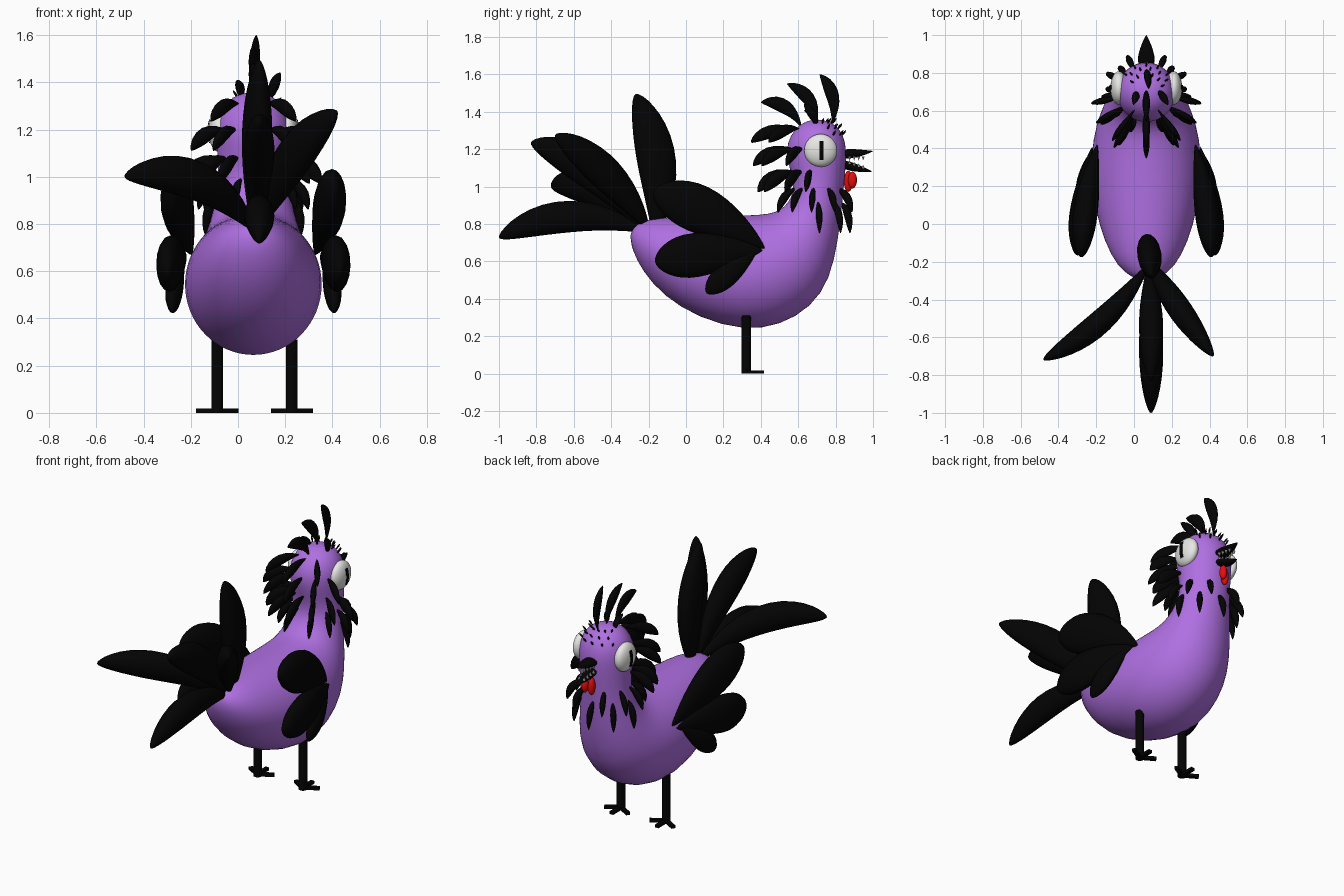
import bpy, bmesh, math
from mathutils import Vector as V, Matrix

if "Cube" in bpy.data.objects:
    bpy.data.objects.remove(bpy.data.objects["Cube"])

CX = 0.065  # symmetry plane of the bird


def material(name, rgb):
    m = bpy.data.materials.new(name)
    m.diffuse_color = (*rgb, 1)
    m.use_nodes = True
    m.node_tree.nodes["Principled BSDF"].inputs["Base Color"].default_value = m.diffuse_color
    return m


PURPLE = material("purple", (0.43, 0.16, 0.76))
BLACK = material("black", (0.001, 0.001, 0.001))
WHITE = material("white", (0.82, 0.82, 0.80))
RED = material("red", (0.80, 0.004, 0.004))


def finish(bm, name, mat, smooth=True):
    bmesh.ops.remove_doubles(bm, verts=bm.verts, dist=1e-5)
    bmesh.ops.recalc_face_normals(bm, faces=bm.faces)
    me = bpy.data.meshes.new(name)
    bm.to_mesh(me)
    bm.free()
    me.materials.append(mat)
    for p in me.polygons:
        p.use_smooth = smooth
    ob = bpy.data.objects.new(name, me)
    bpy.context.collection.objects.link(ob)
    return ob


def loft(bm, rings, n):
    """Skin rings given as (centre, half axis a, half axis b); zero-size ends close."""
    loops = []
    for c, a, b in rings:
        if a.length < 1e-5:
            loops.append([bm.verts.new(c)] * n)
        else:
            loops.append([bm.verts.new(c + a * math.cos(i * math.tau / n) + b * math.sin(i * math.tau / n))
                          for i in range(n)])
    for l0, l1 in zip(loops, loops[1:]):
        for i in range(n):
            j = (i + 1) % n
            bm.faces.new(list(dict.fromkeys((l0[i], l0[j], l1[j], l1[i]))))


def feather(bm, root, mid, tip, width, thick, p=1.3, q=0.75, steps=14, n=12):
    """Leaf shape along a bend, broad in the upright plane."""
    root, mid, tip = V(root), V(mid), V(tip)
    ctrl = mid * 2 - (root + tip) / 2
    d = tip - root
    side = V((d.y, -d.x, 0)).normalized() if abs(d.x) + abs(d.y) > 1e-4 else V((1, 0, 0))
    rings = []
    for k in range(steps + 1):
        t = (1 - math.cos(math.pi * k / steps)) / 2
        c = root * (1 - t) ** 2 + ctrl * 2 * t * (1 - t) + tip * t * t
        tan = ((ctrl - root) * (1 - t) + (tip - ctrl) * t).normalized()
        w = max(0, math.sin(math.pi * t ** p)) ** q if 0 < k < steps else 0
        rings.append((c, tan.cross(side).normalized() * width * w, side * thick * w))
    loft(bm, rings, n)


def flip(p):
    return (2 * CX - p[0], p[1], p[2])


# Body, neck and head: top (y, z), bottom (y, z), half width
sections = [
    (-.299, .735, -.299, .735, 0), (-.285, .79, -.287, .66, .075), (-.21, .828, -.235, .55, .155),
    (-.08, .838, -.12, .412, .22), (.1, .842, .07, .295, .275), (.26, .845, .31, .228, .297),
    (.4, .85, .505, .256, .284), (.48, .862, .672, .355, .248), (.53, .895, .772, .505, .210),
    (.565, .945, .815, .72, .173), (.575, 1.0, .835, .9, .152), (.565, 1.06, .847, 1.03, .150),
    (.545, 1.13, .857, 1.13, .155), (.535, 1.2, .857, 1.2, .157), (.555, 1.27, .845, 1.27, .145),
    (.60, 1.327, .805, 1.327, .105), (.65, 1.352, .755, 1.352, .055), (.70, 1.359, .70, 1.359, 0)]
bm = bmesh.new()
rings = []
for ty, tz, by, bz, w in sections:
    top, bot = V((CX, ty, tz)), V((CX, by, bz))
    rings.append(((top + bot) / 2, (top - bot) / 2, V((w, 0, 0))))
loft(bm, rings, 32)
body = finish(bm, "body", PURPLE)
body.modifiers.new("smooth", 'SUBSURF').levels = 1
body.modifiers["smooth"].render_levels = 1

# Wings: three overlapping feathers on each side
wing = [((.325, .42, .67), (.38, .12, .855), (.41, -.175, .965), .128, .066),
        ((.35, .41, .66), (.41, .10, .64), (.43, -.165, .595), .118, .056),
        ((.36, .38, .66), (.395, .24, .55), (.41, .11, .43), .066, .036)]
for label, f in (("right_wing", lambda p: p), ("left_wing", flip)):
    bm = bmesh.new()
    for r, m, t, w, th in wing:
        feather(bm, f(r), f(m), f(t), w, th, 1.4, .55, 18, 16)
    finish(bm, label, BLACK)

# Tail: five large feathers
bm = bmesh.new()
for r, m, t, w in [((.075, -.17, .74), (.08, -.155, 1.12), (.09, -.27, 1.495), .105),
                   ((.08, -.22, .76), (.09, -.62, .84), (.09, -1.0, .725), .085),
                   ((.08, -.22, .77), (.09, -.51, 1.08), (.09, -.83, 1.235), .095),
                   ((.07, -.22, .77), (-.17, -.51, .98), (-.48, -.72, 1.0), .085),
                   ((.08, -.20, .77), (.22, -.42, 1.06), (.42, -.70, 1.275), .095)]:
    feather(bm, r, m, t, w, .064, 1.2, .6, 18, 16)
finish(bm, "tail_feathers", BLACK)

# Crest on top of the head
bm = bmesh.new()
for r, m, t, w in [((CX, .78, 1.33), (.072, .785, 1.48), (.078, .715, 1.60), .036),
                   ((CX, .70, 1.34), (CX, .655, 1.47), (CX, .54, 1.55), .036),
                   ((CX, .62, 1.31), (CX, .53, 1.425), (CX, .40, 1.45), .038),
                   ((.13, .70, 1.31), (.15, .68, 1.38), (.18, .63, 1.44), .026),
                   ((.01, .70, 1.31), (.01, .68, 1.37), (-.003, .63, 1.41), .014)]:
    feather(bm, r, m, t, w, .020)
finish(bm, "crest_feathers", BLACK)

# Neck feathers: rows of z, centre y, radii, angles from the back, reach, drop, width
rows = [(1.31, .69, .11, .11, (0, 36), .24, .075, .034),
        (1.20, .70, .15, .15, (0, 30, 58), .20, .09, .034),
        (1.08, .70, .145, .14, (0, 27, 54, 78), .185, .11, .036),
        (.99, .70, .150, .12, (20, 50, 82, 118, 155), .11, .13, .024),
        (.92, .68, .160, .15, (100, 138, 180), .065, .17, .021)]
bm = bmesh.new()
for z, cy, rx, ry, angles, reach, drop, w in rows:
    for a in sorted({s * a for a in angles if a < 180 for s in (1, -1)} | ({180} & set(angles))):
        s, c = math.sin(math.radians(a)), -math.cos(math.radians(a))
        k = reach * (1 if abs(a) < 35 else .85)
        root = V((CX + s * rx * .94, cy + c * ry * .94, z))
        tip = root + V((s * k, c * k, -drop))
        feather(bm, root, (root + tip) / 2 + V((s, c, 1.6)) * .014, tip, w, .018, 1.2, .7, 10, 8)
finish(bm, "neck_feathers", BLACK)

# Short bristles on the forehead
bm = bmesh.new()
for z, r, start in ((1.335, .085, 110), (1.305, .118, 120), (1.27, .138, 130)):
    for a in range(start, 361 - start, 25):
        s, c = math.sin(math.radians(a)), -math.cos(math.radians(a))
        root = V((CX + s * r * .95, .70 + c * r * .95, z))
        tip = root + V((s * .025, c * .025, .032))
        feather(bm, root, (root + tip) / 2, tip, .006, .006, 1, .8, 6, 6)
finish(bm, "forehead_bristles", BLACK)

# Eyes with curved upright pupil plates
for label, sgn in (("right", 1), ("left", -1)):
    c, rx, r = V((CX + sgn * .145, .72, 1.193)), .045, .088
    bm = bmesh.new()
    bmesh.ops.create_uvsphere(bm, u_segments=32, v_segments=20, radius=1)
    bmesh.ops.transform(bm, matrix=Matrix.Translation(c) @ Matrix.Diagonal((rx, r, r, 1)), verts=bm.verts)
    finish(bm, label + "_eye", WHITE)
    bm = bmesh.new()
    bmesh.ops.create_grid(bm, x_segments=2, y_segments=10, size=1)
    for v in bm.verts:
        y, z = v.co.x * .011 + .004, v.co.y * .05
        v.co = c + V((sgn * (rx * math.sqrt(1 - (y * y + z * z) / r ** 2) + .002), y, z))
    ret = bmesh.ops.extrude_face_region(bm, geom=bm.faces[:])
    for v in ret["geom"]:
        if isinstance(v, bmesh.types.BMVert):
            v.co.x += sgn * .003
    finish(bm, label + "_pupil", BLACK, False)

# Open beak
bm = bmesh.new()
feather(bm, (CX, .82, 1.175), (CX, .91, 1.178), (CX, 1.0, 1.190), .025, .044, .55, .8)
feather(bm, (CX, .82, 1.125), (CX, .91, 1.10), (CX, .995, 1.08), .023, .040, .55, .8)
finish(bm, "beak", BLACK)

# Teeth along both halves of the beak
bm = bmesh.new()
for i in range(4):
    y = .875 + i * .024
    for sgn in (1, -1):
        x = CX + sgn * (.032 - i * .005)
        for z, rot in ((1.150, math.pi), (1.131 - i * .008, 0)):
            bmesh.ops.create_cone(bm, cap_ends=True, segments=8, radius1=.008, radius2=0, depth=.022,
                                  matrix=Matrix.Translation((x, y, z)) @ Matrix.Rotation(rot, 4, 'X'))
finish(bm, "teeth", WHITE, False)

# Red wattle in two lobes
bm = bmesh.new()
for x, y, z, h in ((CX - .014, .868, 1.028, .056), (CX + .016, .890, 1.035, .045)):
    bmesh.ops.create_uvsphere(bm, u_segments=16, v_segments=12, radius=1,
                              matrix=Matrix.Translation((x, y, z)) @ Matrix.Diagonal((.021, .024, h, 1)))
finish(bm, "wattle", RED)

# Legs and three-toed feet
for label, sgn in (("right", 1), ("left", -1)):
    x, y = CX + .005 + sgn * .158, .322
    bm = bmesh.new()
    bmesh.ops.create_cone(bm, cap_ends=True, segments=20, radius1=.025, radius2=.025, depth=.31,
                          matrix=Matrix.Translation((x, y, .155)))
    for a in (-60, 0, 60):
        m = Matrix.Translation((x, y, .009)) @ Matrix.Rotation(math.radians(a), 4, 'Z')
        bmesh.ops.create_cube(bm, size=1, matrix=m @ Matrix.Translation((0, .048, 0))
                              @ Matrix.Diagonal((.024, .096, .018, 1)))
    finish(bm, label + "_leg", BLACK, False)
